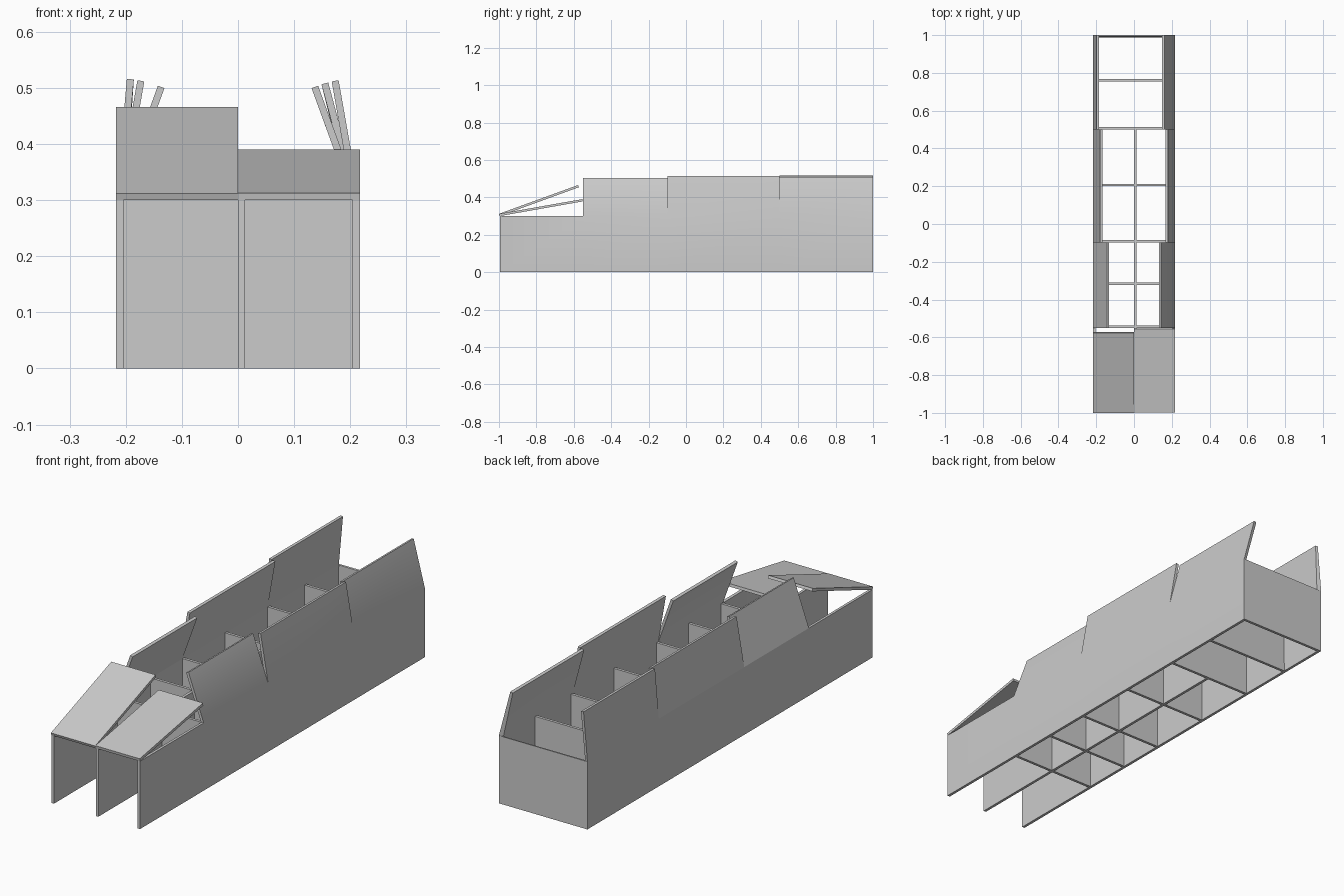
import bpy, bmesh, math

cube = bpy.data.objects.get("Cube")
if cube:
    bpy.data.objects.remove(cube)

HALF, HEIGHT, THICK = 0.217, 0.30, 0.0125     # box half width, wall height, board thickness
FRONT, BACK = -0.9957, 1.0
STATIONS = [FRONT, -0.55, -0.098, 0.50, BACK]  # bay boundaries along the box
FLAP = 0.217

board = bpy.data.materials.new("board_grey")
board.use_nodes = True
GREY = (0.6, 0.6, 0.6, 1)
board.diffuse_color = GREY
board.node_tree.nodes["Principled BSDF"].inputs["Base Color"].default_value = GREY


def add_object(name, bm):
    mesh = bpy.data.meshes.new(name)
    bm.to_mesh(mesh)
    bm.free()
    mesh.materials.append(board)
    obj = bpy.data.objects.new(name, mesh)
    bpy.context.collection.objects.link(obj)
    return obj


def box(name, low, high):
    bm = bmesh.new()
    bmesh.ops.create_cube(bm, size=1)
    for v in bm.verts:
        v.co = [a + (b - a) * (c + 0.5) for a, b, c in zip(low, high, v.co)]
    return add_object(name, bm)


# Outer shell: both long walls, the back wall and the raised side flaps
bm = bmesh.new()
corners = []
for side, angles in ((-1, (20, 10, 5)), (1, (20, 10, 15))):
    feet = [bm.verts.new((side * HALF, y, 0)) for y in STATIONS]
    hinges = [bm.verts.new((side * HALF, y, HEIGHT)) for y in STATIONS]
    for i in range(len(STATIONS) - 1):
        bm.faces.new((feet[i], feet[i + 1], hinges[i + 1], hinges[i]))
    for i, angle in enumerate(angles, 1):
        lean = math.radians(angle)
        x = side * (HALF - FLAP * math.sin(lean))
        z = HEIGHT + FLAP * math.cos(lean)
        tops = [bm.verts.new((x, STATIONS[k], z)) for k in (i, i + 1)]
        bm.faces.new((hinges[i], hinges[i + 1], tops[1], tops[0]))
    corners += [feet[-1], hinges[-1]]
bm.faces.new((corners[0], corners[2], corners[3], corners[1]))
bm.normal_update()
for f in bm.faces:                             # outward facing
    c = f.calc_center_median()
    if f.normal.x * c.x < -0.01 or f.normal.y < -0.5:
        f.normal_flip()
shell = add_object("box_shell", bm)
solid = shell.modifiers.new("thickness", 'SOLIDIFY')
solid.thickness = THICK
solid.offset = -1
solid.use_even_offset = True
bpy.ops.object.select_all(action='DESELECT')
bpy.context.view_layer.objects.active = shell
shell.select_set(True)
bpy.ops.object.modifier_apply(modifier=solid.name)
bpy.ops.object.shade_smooth_by_angle(angle=math.radians(30))
for p in shell.data.polygons:                  # only one long side is softly bent
    if p.center.x < HALF / 2:
        p.use_smooth = False

# Centre divider and cross dividers
INNER = HALF - THICK
box("centre_divider", (0, FRONT, 0), (THICK, STATIONS[3], HEIGHT))
for i, y in enumerate((-0.55, -0.322, -0.098, 0.20, 0.50, 0.755)):
    box(f"cross_divider_{i + 1}", (-INNER, y, 0), (INNER, y + THICK, HEIGHT))

# Front lids, hinged on the front edge and propped open
for name, x0, x1, angle in (("right_lid", -HALF, 0, 20), ("left_lid", 0, HALF, 10)):
    lid = box(name, (x0, 0, 0), (x1, 0.45, THICK))
    lid.location = (0, FRONT, HEIGHT)
    lid.rotation_euler.x = math.radians(angle)
